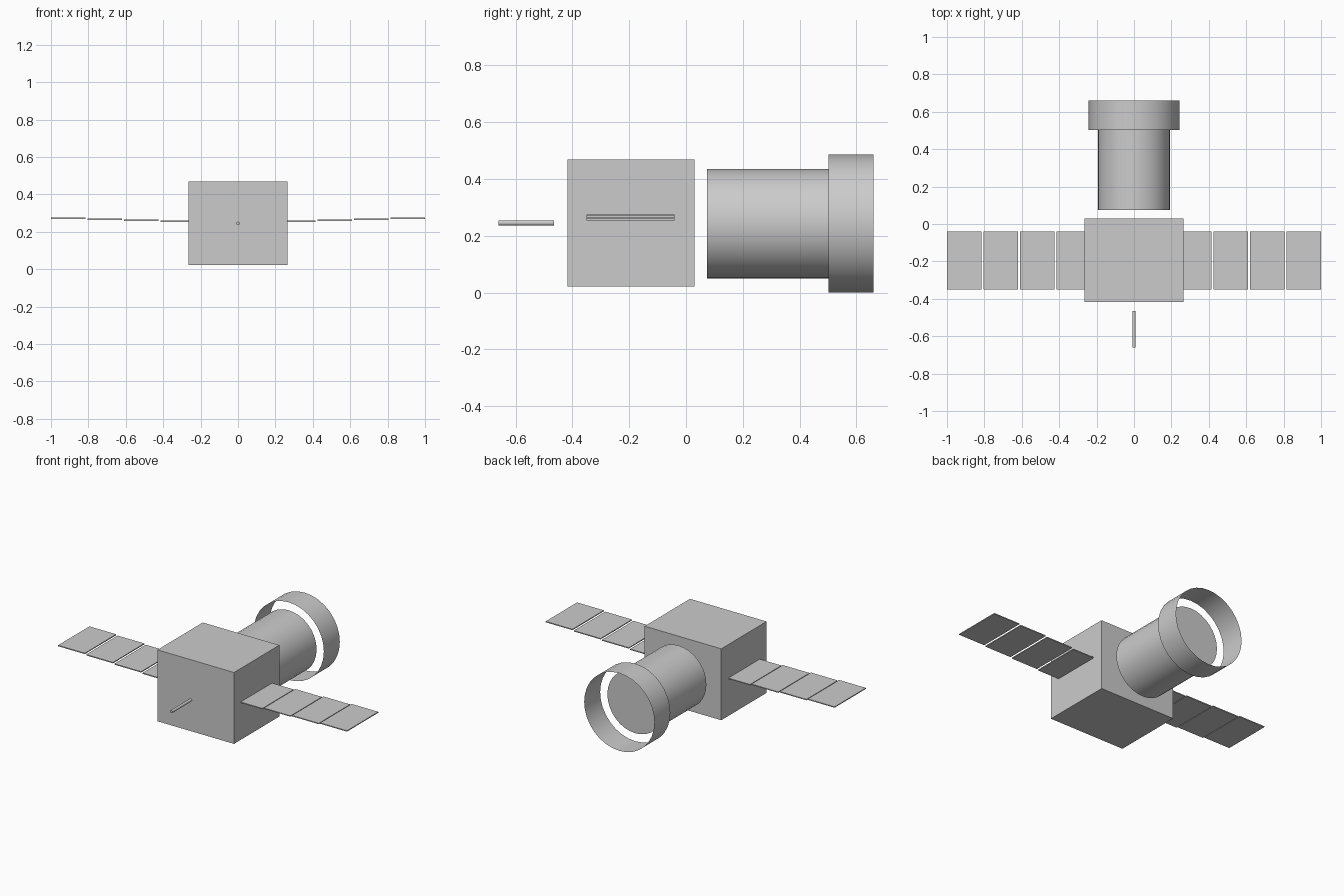
import bpy, math

if "Cube" in bpy.data.objects:
    bpy.data.objects.remove(bpy.data.objects["Cube"])

AXIS_Z = 0.243  # shared height of the scope tube, hood and antenna


def box(name, lo, hi):
    bpy.ops.mesh.primitive_cube_add(size=1, location=[(a + b) / 2 for a, b in zip(lo, hi)])
    ob = bpy.context.object
    ob.name = name
    ob.scale = [b - a for a, b in zip(lo, hi)]
    bpy.ops.object.transform_apply(location=False, rotation=False, scale=True)
    return ob


def tube(name, y0, y1, r, z=AXIS_Z, sides=32, fill='NGON'):
    bpy.ops.mesh.primitive_cylinder_add(vertices=sides, radius=r, depth=y1 - y0,
                                        end_fill_type=fill, location=(0, (y0 + y1) / 2, z),
                                        rotation=(math.pi / 2, 0, 0))
    ob = bpy.context.object
    ob.name = name
    bpy.ops.object.shade_smooth_by_angle(angle=math.radians(35))
    return ob


# Main body
box("body", (-0.265, -0.418, 0.022), (0.265, 0.03, 0.469))

# Telescope barrel and open hood around its far end
tube("barrel", 0.074, 0.502, 0.193)
tube("hood", 0.502, 0.66, 0.243, fill='NOTHING')

# Thin rod antenna at the front
tube("antenna", -0.66, -0.465, 0.009, z=0.245, sides=16)

# Solar wings: four panels per side, each stepped slightly higher
for side, label in ((1, "right"), (-1, "left")):
    for i in range(4):
        inner, outer = 0.23 + 0.195 * i, 0.415 + 0.195 * i
        xs = sorted((side * inner, side * outer))
        z = 0.256 + 0.0055 * i
        box(f"{label}_solar_panel_{i + 1}", (xs[0], -0.351, z - 0.003), (xs[1], -0.041, z + 0.003))
